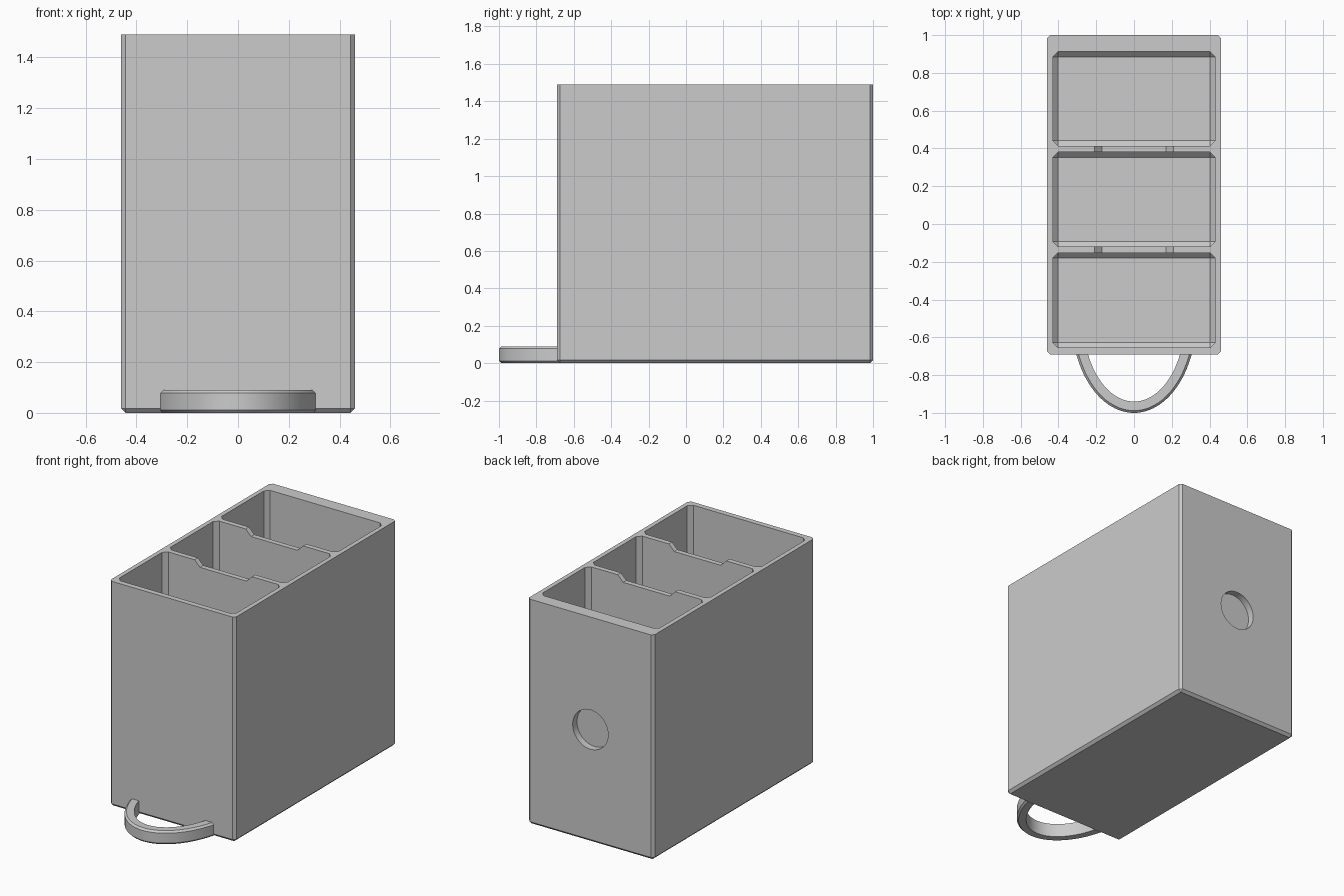
import bpy, bmesh, math

cube = bpy.data.objects.get("Cube")
if cube:
    bpy.data.objects.remove(cube, do_unlink=True)

HEIGHT, HALF_W, FRONT, BACK = 1.49, 0.46, -0.69, 1.0

grey = bpy.data.materials.new("light_grey_plastic")
grey.use_nodes = True
grey.diffuse_color = (0.6, 0.6, 0.6, 1)
grey.node_tree.nodes["Principled BSDF"].inputs["Base Color"].default_value = (0.6, 0.6, 0.6, 1)


def finish(name, bm):
    bmesh.ops.recalc_face_normals(bm, faces=bm.faces)
    mesh = bpy.data.meshes.new(name)
    bm.to_mesh(mesh)
    bm.free()
    mesh.materials.append(grey)
    ob = bpy.data.objects.new(name, mesh)
    bpy.context.collection.objects.link(ob)
    return ob


def prism(name, points, direction):
    """Extrude a closed outline of 3D points along a direction."""
    bm = bmesh.new()
    face = bm.faces.new([bm.verts.new(p) for p in points])
    new = bmesh.ops.extrude_face_region(bm, geom=[face])["geom"]
    bmesh.ops.translate(bm, vec=direction,
                        verts=[v for v in new if isinstance(v, bmesh.types.BMVert)])
    return finish(name, bm)


def open_top_box(name, half_w, y0, y1, z0, z1, chamfer):
    """Box with chamfers on every edge except the top rim."""
    bm = bmesh.new()
    bmesh.ops.create_cube(bm, size=1)
    for v in bm.verts:
        v.co = (v.co.x * 2 * half_w, y0 + (v.co.y + 0.5) * (y1 - y0),
                z0 + (v.co.z + 0.5) * (z1 - z0))
    edges = [e for e in bm.edges if min(v.co.z for v in e.verts) < z1 - 0.001]
    bmesh.ops.bevel(bm, geom=edges, offset=chamfer, segments=1, affect='EDGES')
    return finish(name, bm)


def cut(target, cutters):
    for c in cutters:
        c.hide_render = True
        mod = target.modifiers.new(c.name, 'BOOLEAN')
        mod.operation, mod.solver, mod.object = 'DIFFERENCE', 'EXACT', c
    graph = bpy.context.evaluated_depsgraph_get()
    mesh = bpy.data.meshes.new_from_object(target.evaluated_get(graph))
    target.modifiers.clear()
    target.data = mesh
    for c in cutters:
        bpy.data.objects.remove(c, do_unlink=True)


# Outer case
case = open_top_box("case", HALF_W, FRONT, BACK, 0, HEIGHT, 0.017)
cutters = []

# Three deep compartments
for i, (y0, y1) in enumerate([(-0.654, -0.154), (-0.12, 0.38), (0.414, 0.912)]):
    cutters.append(open_top_box(f"compartment_{i}", 0.43, y0, y1, 0.04, HEIGHT + 0.1, 0.027))

# Shallow sloped notches in the two dividers
for i, y in enumerate((-0.137, 0.397)):
    outline = [(-0.17, -0.04), (0.17, -0.04), (0.21, 0), (0.21, 0.1), (-0.21, 0.1), (-0.21, 0)]
    cutters.append(prism(f"notch_{i}", [(x, y - 0.05, HEIGHT + z) for x, z in outline],
                         (0, 0.1, 0)))

# Round recess in the back wall
circle = [math.tau * k / 48 for k in range(48)]
cutters.append(prism("recess", [(0.13 * math.cos(a), BACK - 0.045, HEIGHT / 2 + 0.13 * math.sin(a))
                                for a in circle], (0, 0.2, 0)))
cut(case, cutters)


# Elliptical pull loop at the foot of the front, chamfered on its outer rim
def arc_point(a, b, t):
    """Point on an ellipse arc that ends inside the front wall."""
    end = math.asin((0.5 - 0.325) / b * 1.0)
    ang = end + (math.pi - 2 * end) * t
    return -a * math.cos(ang), -0.5 - b * math.sin(ang)


STEPS = 48
section = [(0.06, 0), (0.012, 0), (0, 0.012), (0, 0.078), (0.012, 0.09), (0.06, 0.09)]
bm = bmesh.new()
rings = []
for k in range(STEPS + 1):
    ring = []
    for inset, z in section:
        x, y = arc_point(0.33 - inset, 0.5 - inset, k / STEPS)
        ring.append(bm.verts.new((x, y, z)))
    rings.append(ring)
n = len(section)
for r0, r1 in zip(rings, rings[1:]):
    for j in range(n):
        bm.faces.new((r0[j], r0[(j + 1) % n], r1[(j + 1) % n], r1[j]))
bm.faces.new(rings[0])
bm.faces.new(rings[-1])
loop = finish("pull_loop", bm)

# Smooth curved surfaces, keeping the chamfers crisp
for ob in (case, loop):
    bpy.ops.object.select_all(action='DESELECT')
    ob.select_set(True)
    bpy.context.view_layer.objects.active = ob
    bpy.ops.object.shade_smooth_by_angle(angle=math.radians(25))
